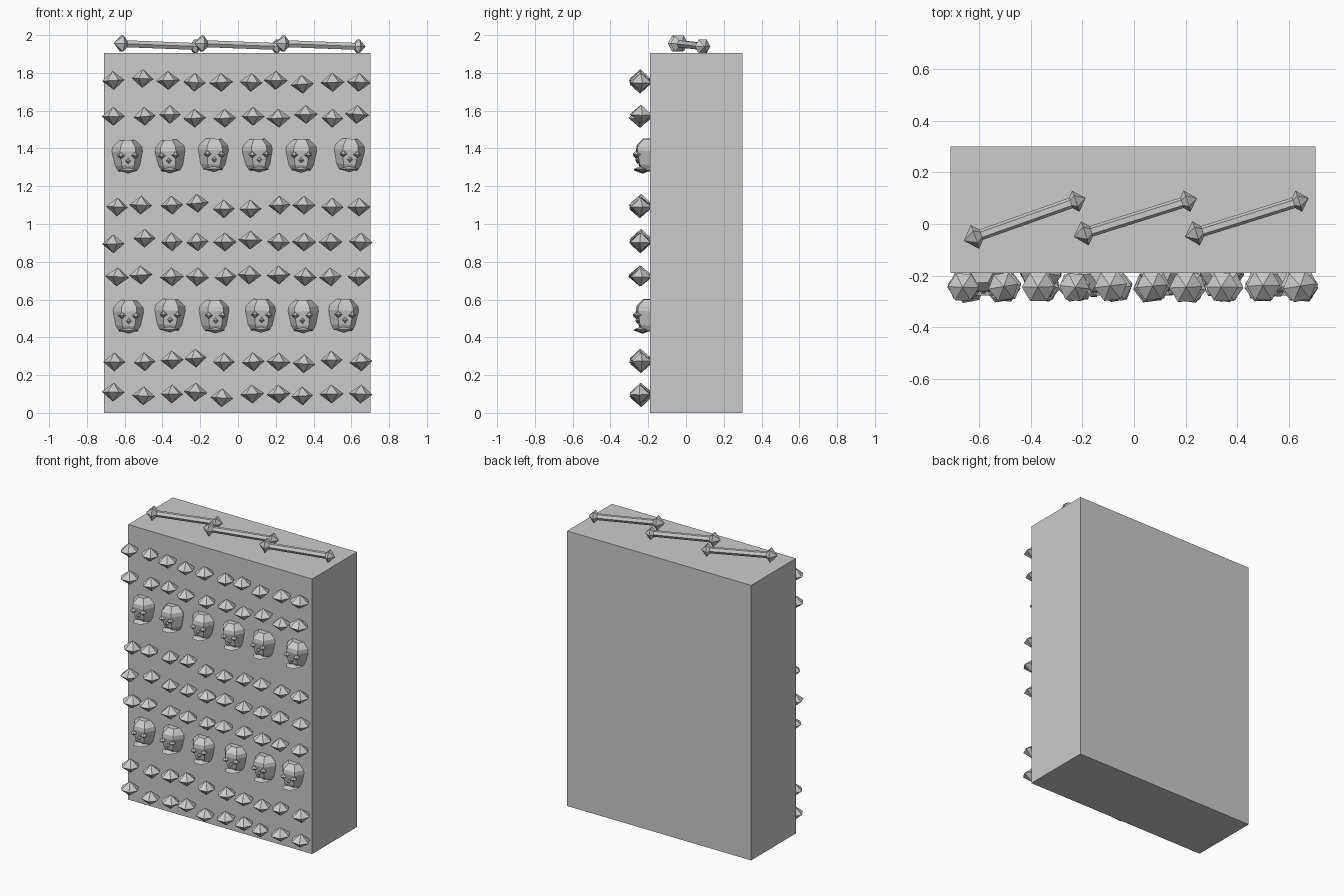
import bpy, bmesh, math, random
from mathutils import Matrix, Vector

if "Cube" in bpy.data.objects:
    bpy.data.objects.remove(bpy.data.objects["Cube"])

random.seed(4)
stone = bpy.data.materials.new("pale grey bone")
stone.diffuse_color = (0.6, 0.6, 0.6, 1)
stone.use_nodes = True
stone.node_tree.nodes["Principled BSDF"].inputs["Base Color"].default_value = stone.diffuse_color


def finish(name, bm):
    bmesh.ops.recalc_face_normals(bm, faces=bm.faces)
    mesh = bpy.data.meshes.new(name)
    bm.to_mesh(mesh)
    bm.free()
    mesh.materials.append(stone)
    obj = bpy.data.objects.new(name, mesh)
    bpy.context.collection.objects.link(obj)
    return obj


def lathe(bm, profile, sides, matrix):
    """Closed faceted solid from (radius, height) pairs; radius 0 makes a tip."""
    rings = []
    for r, z in profile:
        count = sides if r > 0 else 1
        rings.append([bm.verts.new(matrix @ Vector((
            r * math.cos(math.tau * i / sides),
            r * math.sin(math.tau * i / sides), z))) for i in range(count)])
    for a, b in zip(rings, rings[1:]):
        for i in range(sides):
            j = (i + 1) % sides
            if len(a) == 1:
                bm.faces.new((a[0], b[j], b[i]))
            elif len(b) == 1:
                bm.faces.new((a[i], a[j], b[0]))
            else:
                bm.faces.new((a[i], a[j], b[j], b[i]))
    for ring in (rings[0], rings[-1]):
        if len(ring) > 1:
            bm.faces.new(ring)


def gem(bm, loc, r, h, tilt=None):
    m = Matrix.Translation(loc)
    lathe(bm, [(0, -h), (r, 0), (0, h)], 6, m @ tilt if tilt else m)


def wobble(yaw, lean):
    return (Matrix.Rotation(random.uniform(-yaw, yaw), 4, 'Z')
            @ Matrix.Rotation(random.uniform(-lean, lean), 4, 'Y'))


# Wall block
bm = bmesh.new()
bmesh.ops.create_cube(bm, size=1, matrix=Matrix.Translation((-0.004, 0.055, 0.952))
                      @ Matrix.Diagonal((1.41, 0.49, 1.904, 1)))
finish("wall_block", bm)


# Rows of bone ends poking out of the front: x in hundredths, z shift in hundredths
def bone_row(z, xs, shifts):
    bm = bmesh.new()
    for x, dz in zip(xs, shifts):
        r = random.uniform(0.058, 0.065)
        y = random.uniform(-0.245, -0.237)
        gem(bm, (x / 100, y, z + dz / 100), r, 0.05, wobble(0.2, 0.08))
    finish("bone_end_row", bm)


bone_row(1.75, (-66, -50.5, -37, -23, -9, 7, 20, 34, 50, 64),
         (1, 2, 1, 0, 0, 0, 1, -1, 0, 0))
bone_row(1.57, (-66, -49.5, -36, -23, -7, 8, 21.5, 36, 50, 63),
         (0, 0, 1, -1, -1, 0, -1, 1, -1, 1))
bone_row(1.09, (-64, -51.5, -35, -21.5, -7.5, 6.5, 22, 35, 50, 64),
         (0, 1, 1, 2, -1, -1, 1, 1, 0, 0))
bone_row(0.905, (-66, -49.5, -35, -21.5, -7, 6.5, 21.5, 35, 49, 65),
         (-1, 2, 0, 0, 0, 1, 0, 0, 0, 0))
bone_row(0.72, (-64, -51.5, -35, -21.5, -6.5, 6, 21.5, 35.5, 49, 64),
         (0, 1, 0, 0, 0, 1, 1, 0, 0, 0))
bone_row(0.27, (-65.5, -49.5, -35, -22.5, -7.5, 8, 21.5, 35, 49.5, 65),
         (0, 0, 1, 2, 0, 0, 0, -1, 1, 0))
bone_row(0.1, (-66, -50, -35, -22.5, -8.5, 7.5, 21.5, 34, 49.5, 65),
         (1, -1, 0, 1, -2, 0, 0, -1, 0, 0))


# Rows of faceted skulls with eyes, nose and jaw
def skull_row(z, xs):
    bm = bmesh.new()
    profile = [(0.048, -0.08), (0.066, -0.05), (0.082, 0.025),
               (0.078, 0.05), (0.042, 0.085)]
    for x in xs:
        m = (Matrix.Translation((x, -0.19, z + random.uniform(-0.005, 0.005)))
             @ wobble(0.12, 0.06))
        lathe(bm, profile, 6, m)
        for side in (-1, 1):
            gem(bm, m @ Vector((0.037 * side, -0.07, 0.003)), 0.021, 0.018)
        gem(bm, m @ Vector((0, -0.066, -0.025)), 0.014, 0.016)
        gem(bm, m @ Vector((0, -0.04, -0.075)), 0.053, 0.017)
    finish("skull_row", bm)


skull_row(1.362, (-0.585, -0.36, -0.13, 0.105, 0.335, 0.59))
skull_row(0.515, (-0.58, -0.36, -0.125, 0.12, 0.345, 0.56))


# Loose long bones lying on top
def long_bone(start, end):
    a, b = Vector(start), Vector(end)
    turn = (b - a).to_track_quat('Z', 'Y').to_matrix().to_4x4()
    bm = bmesh.new()
    lathe(bm, [(0.021, 0), (0.021, (b - a).length)], 6, Matrix.Translation(a) @ turn)
    gem(bm, a, 0.049, 0.045, turn)
    gem(bm, b, 0.043, 0.04, turn)
    finish("long_bone", bm)


long_bone((-0.615, -0.05, 1.955), (-0.225, 0.088, 1.94))
long_bone((-0.19, -0.036, 1.955), (0.205, 0.088, 1.94))
long_bone((0.24, -0.036, 1.955), (0.637, 0.088, 1.94))
